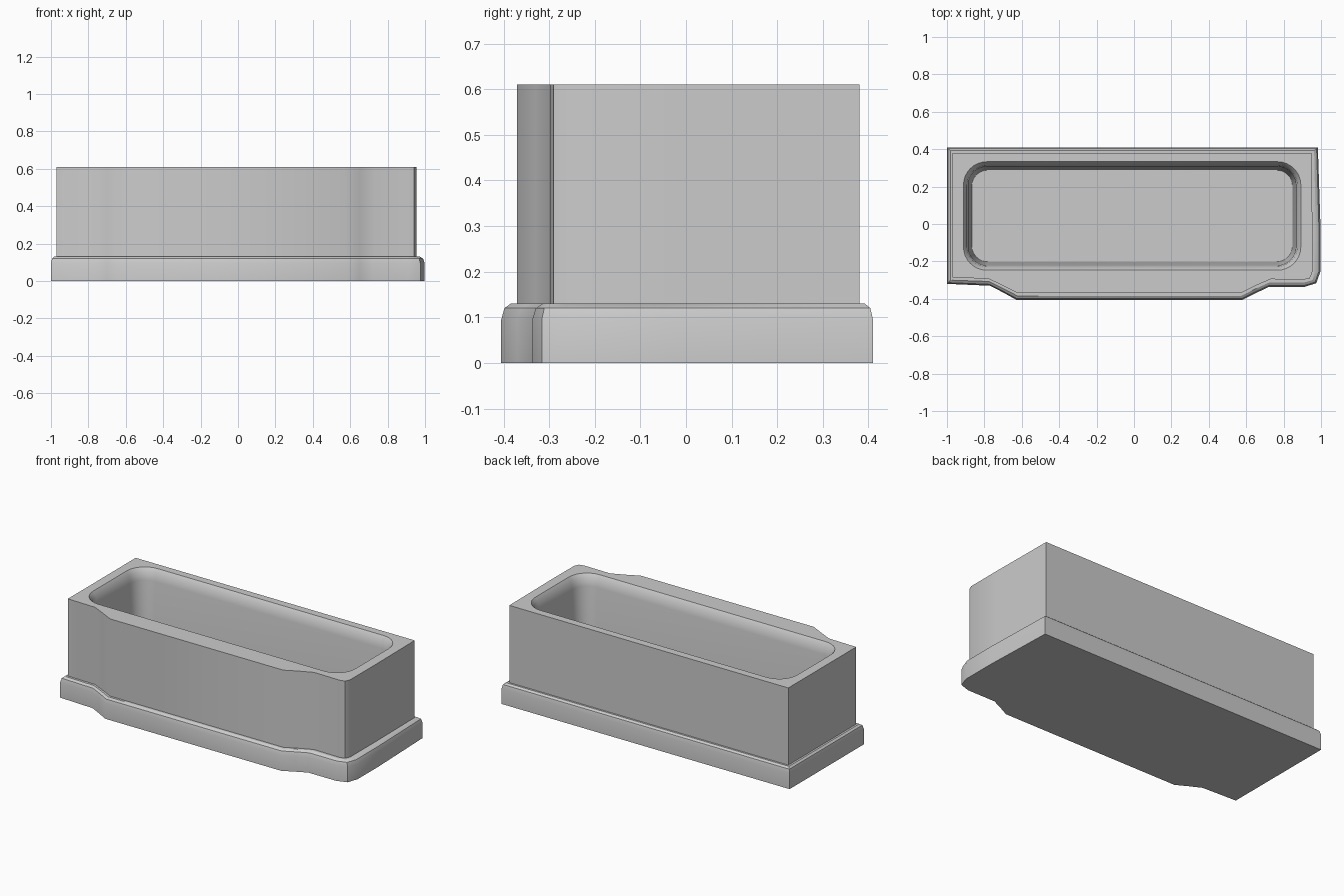
import bpy, bmesh
from math import cos, sin, pi, radians
from mathutils import Vector

if "Cube" in bpy.data.objects:
    bpy.data.objects.remove(bpy.data.objects["Cube"])

# Matching outlines (counter-clockwise from the back right corner)
PLINTH = [(0.983, 0.41), (-1.0, 0.41), (-1.0, -0.32), (-0.77, -0.33),
          (-0.70, -0.366), (-0.63, -0.405), (0.58, -0.405), (0.65, -0.37), (0.72, -0.337),
          (0.91, -0.337), (0.975, -0.316), (0.998, -0.25), (0.998, -0.04)]
BODY = [(0.95, 0.38), (-0.97, 0.38), (-0.97, -0.287), (-0.78, -0.292),
        (-0.70, -0.33), (-0.62, -0.37), (0.57, -0.37), (0.65, -0.33), (0.73, -0.295),
        (0.905, -0.298), (0.94, -0.29), (0.953, -0.26), (0.954, -0.04)]


def mix(t):
    return [tuple(Vector(a).lerp(Vector(b), t)) for a, b in zip(PLINTH, BODY)]


def rounded_rect(inset, radius, seg=8):
    x0, x1, y0, y1 = -0.912 + inset, 0.892 - inset, -0.247 + inset, 0.333 - inset
    corners = [(x1 - radius, y1 - radius), (x0 + radius, y1 - radius),
               (x0 + radius, y0 + radius), (x1 - radius, y0 + radius)]
    return [(cx + radius * cos(pi / 2 * (i + k / seg)), cy + radius * sin(pi / 2 * (i + k / seg)))
            for i, (cx, cy) in enumerate(corners) for k in range(seg + 1)]


def loft(bm, sections):
    rings = [[bm.verts.new((x, y, z)) for x, y in pts] for pts, z in sections]
    for a, b in zip(rings, rings[1:]):
        for i in range(len(a)):
            j = (i + 1) % len(a)
            bm.faces.new((a[i], a[j], b[j], b[i]))
    return rings


def ring_edges(bm, ring):
    return [bm.edges.get((ring[i - 1], ring[i])) for i in range(len(ring))]


def finish(bm, name):
    mesh = bpy.data.meshes.new(name)
    bm.to_mesh(mesh)
    bm.free()
    obj = bpy.data.objects.new(name, mesh)
    bpy.context.collection.objects.link(obj)
    bpy.ops.object.select_all(action='DESELECT')
    obj.select_set(True)
    bpy.context.view_layer.objects.active = obj
    bpy.ops.object.shade_smooth_by_angle(angle=radians(30))


# Plinth with softened upper edge
bm = bmesh.new()
rings = loft(bm, [(PLINTH, 0), (PLINTH, 0.095), (mix(0.2), 0.12), (mix(0.6), 0.13), (BODY, 0.13)])
bm.faces.new(rings[0][::-1])
finish(bm, "plinth")

# Planter body: outer walls, rounded cavity and flat rim between them
bm = bmesh.new()
outer = loft(bm, [(BODY, 0.13), (BODY, 0.61)])
inner = loft(bm, [(rounded_rect(0.045, 0.085), 0.10), (rounded_rect(0.026, 0.10), 0.54),
                  (rounded_rect(0.018, 0.11), 0.585), (rounded_rect(0.0, 0.125), 0.61)])
bmesh.ops.reverse_faces(bm, faces=[f for f in bm.faces if f.verts[0] not in outer[0]
                                   and f.verts[0] not in outer[1]])
bm.faces.new(inner[0])
rim = bmesh.ops.triangle_fill(bm, use_beauty=True, use_dissolve=False, normal=(0, 0, 1),
                              edges=ring_edges(bm, outer[1]) + ring_edges(bm, inner[-1]))
for f in rim["geom"]:
    if isinstance(f, bmesh.types.BMFace):
        f.normal_update()
        if f.normal.z < 0:
            f.normal_flip()
finish(bm, "planter_body")
